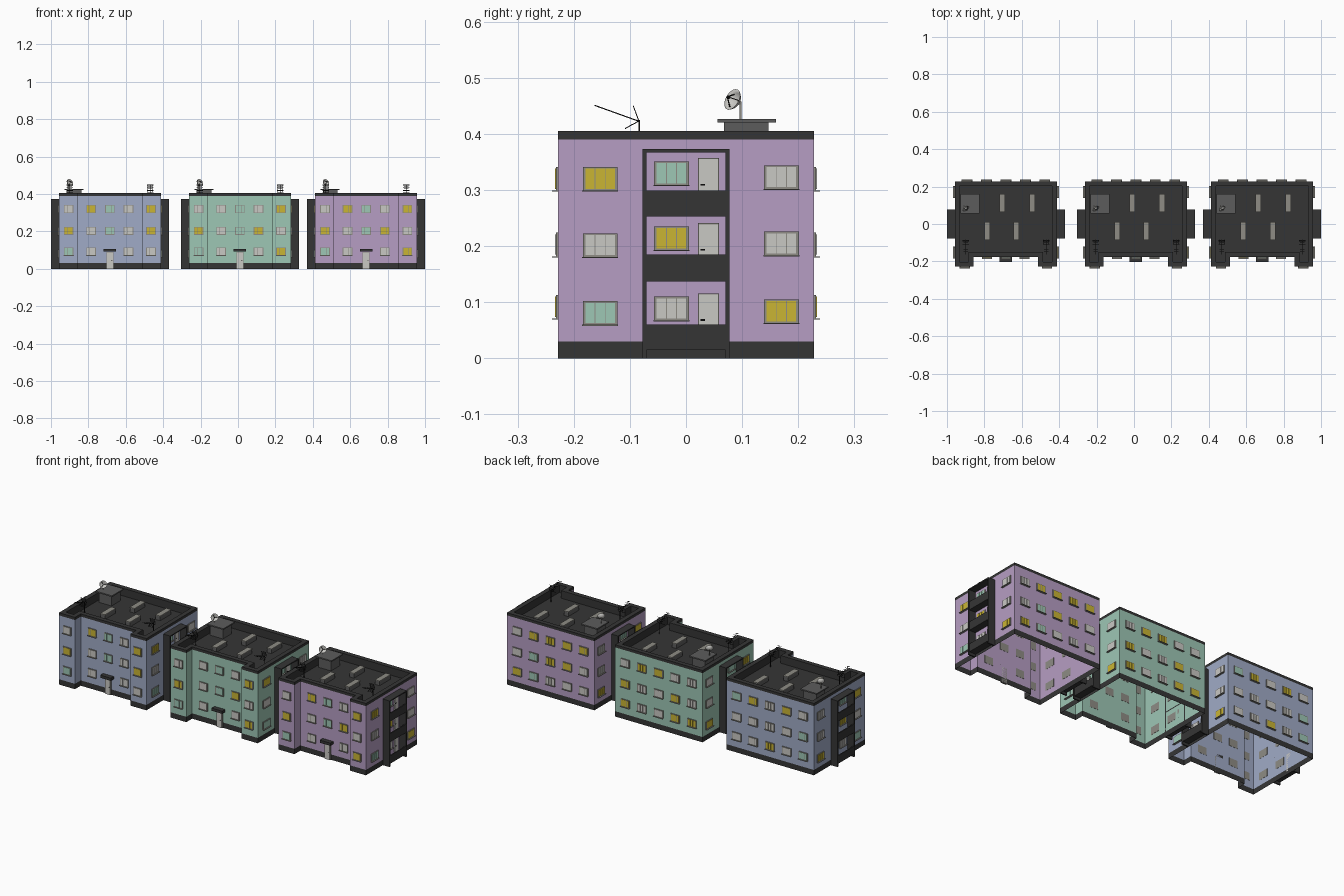
import bpy, bmesh, math, random
from mathutils import Vector, Matrix

if "Cube" in bpy.data.objects:
    bpy.data.objects.remove(bpy.data.objects["Cube"])

random.seed(4)


def material(name, rgb):
    m = bpy.data.materials.new(name)
    lin = [(c / 255 / 12.92 if c <= 10 else ((c / 255 + 0.055) / 1.055) ** 2.4) for c in rgb]
    m.diffuse_color = (*lin, 1)
    m.use_nodes = True
    m.node_tree.nodes["Principled BSDF"].inputs["Base Color"].default_value = m.diffuse_color
    return m


MATS = [material(n, c) for n, c in [
    ("dark trim", (53, 53, 53)), ("blue wall", (160, 171, 199)),
    ("mint", (158, 199, 181)), ("lilac wall", (182, 158, 195)),
    ("pale grey", (201, 200, 196)), ("yellow glass", (202, 181, 52)),
    ("frame grey", (142, 140, 133)), ("roof grey", (92, 92, 92)), ("black", (22, 22, 22))]]
DARK, BLUE, MINT, LILAC, PALE, YELLOW, FRAME, ROOF, BLACK = range(9)
GLASS = {"g": PALE, "m": MINT, "y": YELLOW}


def finish(bm, name, loc):
    bmesh.ops.recalc_face_normals(bm, faces=bm.faces[:])
    me = bpy.data.meshes.new(name)
    bm.to_mesh(me)
    bm.free()
    for m in MATS:
        me.materials.append(m)
    ob = bpy.data.objects.new(name, me)
    ob.location = loc
    bpy.context.collection.objects.link(ob)
    return ob


def box(bm, lo, hi, mat, frame=Matrix()):
    lo, hi = Vector(lo), Vector(hi)
    m = frame @ Matrix.Translation((lo + hi) / 2) @ Matrix.Diagonal((*(hi - lo), 1))
    vs = bmesh.ops.create_cube(bm, size=1, matrix=m)["verts"]
    for f in {f for v in vs for f in v.link_faces}:
        f.material_index = mat


def rod(bm, a, b, t, mat):
    a, b = Vector(a), Vector(b)
    rot = (b - a).to_track_quat('Z', 'Y').to_matrix().to_4x4()
    box(bm, (-t, -t, 0), (t, t, (b - a).length), mat, Matrix.Translation(a) @ rot)


def wall(u, n, origin):
    """Frame of a wall: x along it, y out of it, z up."""
    return Matrix.Translation(origin) @ Matrix((
        (u[0], n[0], 0, 0), (u[1], n[1], 0, 0), (0, 0, 1, 0), (0, 0, 0, 1)))


def window(bm, fr, u, z, glass, w=0.031, h=0.021):
    box(bm, (u - w, -0.001, z - h), (u + w, 0.004, z + h), FRAME, fr)
    pw = (2 * w - 0.008) / 3
    for i in range(3):
        x = u - w + 0.004 + i * pw
        box(bm, (x + 0.0007, 0, z - h + 0.003), (x + pw - 0.0007, 0.0055, z + h - 0.003), glass, fr)
    box(bm, (u - w - 0.001, 0, z - h - 0.002), (u + w + 0.001, 0.011, z - h), FRAME, fr)


W, D, FRONT, WING = 0.273, 0.228, -0.176, 0.173
ROOF_Z = 0.362


def outline(d):
    right = [(W - d, D - d), (W - d, -D + d), (WING + d, -D + d), (WING + d, FRONT + d)]
    return right + [(-x, y) for x, y in reversed(right)]


def body(name, loc, colour):
    # open-bottomed shell: plinth, wall, parapet, parapet top, inner parapet
    bm = bmesh.new()
    rings = []
    for d, z in [(0, 0), (0, 0.03), (0, 0.39), (0, 0.405), (0.026, 0.405), (0.026, ROOF_Z)]:
        rings.append([bm.verts.new((x, y, z)) for x, y in outline(d)])
    for k, (a, b) in enumerate(zip(rings, rings[1:])):
        for i in range(8):
            j = (i + 1) % 8
            bm.faces.new((a[i], a[j], b[j], b[i])).material_index = colour if k == 1 else DARK
    bm.faces.new(rings[-1]).material_index = DARK
    finish(bm, name + "_body", loc)


def windows(name, loc, front):
    bm = bmesh.new()
    main = wall((1, 0), (0, -1), (0, FRONT, 0))
    wing = wall((1, 0), (0, -1), (0, -D, 0))
    back = wall((1, 0), (0, 1), (0, D, 0))
    for z, row in zip((0.32, 0.203, 0.092), front):
        for u, c in zip((-0.22, -0.1, 0, 0.1, 0.22), row):
            if c != "-":
                window(bm, wing if abs(u) > 0.2 else main, u, z, GLASS[c], w=0.026)
        for i in range(5):
            window(bm, back, (i - 2) * 0.104, z, GLASS[random.choice("ggymgy")], w=0.028)
    # side walls with balcony windows and doors
    for s in (-1, 1):
        fr = wall((0, 1), (s, 0), (s * W, 0, 0))
        for z, a, b in ((0.32, "y", "g"), (0.202, "g", "g"), (0.081, "m", "y")):
            window(bm, fr, -0.153, z, GLASS[a])
            window(bm, fr, 0.17, z + 0.003, GLASS[b])
        for z, c in ((0.33, "m"), (0.214, "y"), (0.089, "g")):
            window(bm, fr, -0.026, z, GLASS[c])
            box(bm, (0.021, 0, z - 0.07), (0.059, 0.003, z + 0.027), FRAME, fr)
            box(bm, (0.023, 0, z - 0.07), (0.057, 0.005, z + 0.025), PALE, fr)
            box(bm, (0.026, 0, z - 0.022), (0.034, 0.008, z - 0.019), BLACK, fr)
    finish(bm, name + "_windows", loc)


def entrance(name, loc):
    bm = bmesh.new()
    fr = wall((1, 0), (0, -1), (0, FRONT, 0))
    box(bm, (-0.019, 0, 0), (0.019, 0.005, 0.09), FRAME, fr)
    box(bm, (-0.016, 0, 0), (0.016, 0.008, 0.086), PALE, fr)
    box(bm, (0.007, 0, 0.042), (0.013, 0.011, 0.045), BLACK, fr)
    box(bm, (-0.033, 0, 0.092), (0.033, 0.026, 0.107), DARK, fr)
    finish(bm, name + "_entrance", loc)


def balconies(name, loc):
    bm = bmesh.new()
    out = 0.315 - W
    for s in (-1, 1):
        fr = wall((0, 1), (s, 0), (s * W, 0, 0))
        for y in (-0.074, 0.074):
            box(bm, (y - 0.0035, 0, 0), (y + 0.0035, out, 0.373), DARK, fr)
        box(bm, (-0.0705, 0, 0.367), (0.0705, out, 0.373), DARK, fr)
        for lo, hi in ((0.015, 0.06), (0.137, 0.185), (0.253, 0.299)):
            box(bm, (-0.0705, out - 0.008, lo), (0.0705, out - 0.002, hi), DARK, fr)
            box(bm, (-0.0705, 0, lo), (0.0705, out - 0.008, lo + 0.006), DARK, fr)
    finish(bm, name + "_balconies", loc)


def roof_parts(name, loc):
    # stair house with slab
    bm = bmesh.new()
    box(bm, (-0.231, 0.068, ROOF_Z), (-0.152, 0.147, 0.42), ROOF)
    box(bm, (-0.243, 0.056, 0.42), (-0.141, 0.16, 0.427), ROOF)
    finish(bm, name + "_stair_house", loc)
    # low roof vents
    bm = bmesh.new()
    for x, y in ((-0.02, 0.112), (0.14, 0.112), (-0.1, -0.037), (0.056, -0.037)):
        box(bm, (x - 0.014, y - 0.048, ROOF_Z), (x + 0.014, y + 0.048, 0.385), ROOF)
        box(bm, (x - 0.015, y - 0.049, 0.385), (x + 0.015, y + 0.049, 0.389), FRAME)
    finish(bm, name + "_roof_vents", loc)
    # aerials at the two front corners
    bm = bmesh.new()
    for x in (-0.215, 0.215):
        rod(bm, (x, -0.083, ROOF_Z), (x, -0.083, 0.425), 0.0014, BLACK)
        a, b = Vector((x, -0.085, 0.423)), Vector((x, -0.163, 0.451))
        rod(bm, a, b, 0.001, BLACK)
        for i in range(1, 7):
            p = a.lerp(b, i / 6.2)
            rod(bm, p - Vector((0.012, 0, 0)), p + Vector((0.012, 0, 0)), 0.0007, BLACK)
        for end in ((-0.094, 0.45), (-0.108, 0.41)):
            for i in range(4):
                y, z = [p + (q - p) * (i + 1) / 4 for p, q in zip((-0.084, 0.423), end)]
                rod(bm, (x - 0.017, y, z), (x + 0.017, y, z), 0.0008, BLACK)
            for dx in (-0.012, 0.012):
                rod(bm, (x + dx, -0.084, 0.423), (x + dx, *end), 0.0008, BLACK)
    finish(bm, name + "_aerials", loc)
    # satellite dish: lathed bowl facing front right
    c = Vector((-0.216, 0.085, 0.46))
    axis = Vector((0.55, -0.7, 0.4)).normalized()
    rot = Matrix.Translation(c) @ axis.to_track_quat('Z', 'Y').to_matrix().to_4x4()
    bm = bmesh.new()
    prof = [(0, -0.008), (0.008, -0.0065), (0.015, -0.002), (0.02, 0.004),
            (0.02, 0.003), (0.015, -0.0035), (0.008, -0.008), (0, -0.0095)]
    vs = [bm.verts.new((r, 0, z)) for r, z in prof]
    es = [bm.edges.new(p) for p in zip(vs, vs[1:])]
    bmesh.ops.spin(bm, geom=vs + es, cent=(0, 0, 0), axis=(0, 0, 1), angle=math.tau, steps=20)
    bmesh.ops.remove_doubles(bm, verts=bm.verts[:], dist=1e-5)
    for f in bm.faces:
        f.material_index, f.smooth = PALE, True
    bm.transform(rot)
    finish(bm, name + "_dish", loc)
    # dish mast and receiver arm
    bm = bmesh.new()
    rod(bm, (-0.224, 0.097, 0.425), (-0.224, 0.097, 0.456), 0.0018, FRAME)
    rod(bm, (-0.224, 0.097, 0.455), c - axis * 0.008, 0.003, FRAME)
    tip = rot @ Vector((0, 0, 0.016))
    for k in range(3):
        t = k * math.tau / 3
        rod(bm, rot @ Vector((0.014 * math.cos(t), 0.014 * math.sin(t), -0.002)), tip, 0.0008, BLACK)
    rod(bm, tip, rot @ Vector((0, 0, 0.011)), 0.002, BLACK)
    finish(bm, name + "_dish_mount", loc)


# three apartment blocks in a row
for name, x, colour, front in (
        ("left_block", -0.685, BLUE, ("gymgy", "ygmgy", "mg-gg")),
        ("middle_block", 0.01, MINT, ("ggmgy", "ygmyg", "mg-gy")),
        ("right_block", 0.685, LILAC, ("gymgy", "ygmyg", "mg-gy"))):
    loc = (x, 0, 0)
    body(name, loc, colour)
    windows(name, loc, front)
    entrance(name, loc)
    balconies(name, loc)
    roof_parts(name, loc)
